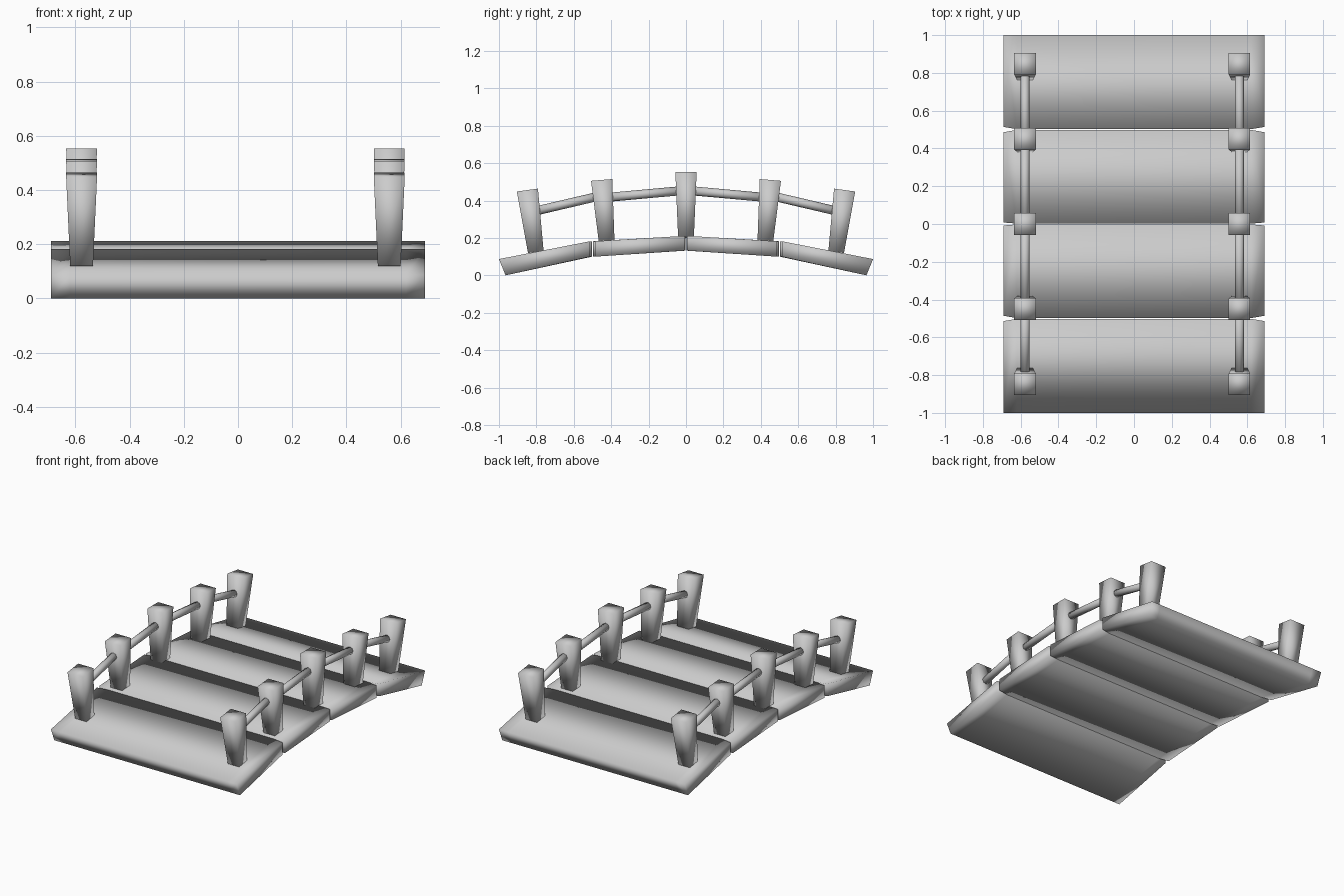
import bpy
import bmesh
from mathutils import Vector, Matrix

cube = bpy.data.objects.get("Cube")
if cube:
    bpy.data.objects.remove(cube, do_unlink=True)

# One plain grey for the whole bridge
grey = bpy.data.materials.new("plain grey")
grey.use_nodes = True
grey.diffuse_color = (0.6, 0.6, 0.6, 1)
grey.node_tree.nodes["Principled BSDF"].inputs["Base Color"].default_value = (0.6, 0.6, 0.6, 1)


def loft(name, rings):
    """Join equal-sided rings of points into a closed, smooth-shaded solid."""
    bm = bmesh.new()
    loops = [[bm.verts.new(p) for p in ring] for ring in rings]
    for a, b in zip(loops, loops[1:]):
        for i in range(len(a)):
            j = (i + 1) % len(a)
            bm.faces.new((a[i], a[j], b[j], b[i]))
    bm.faces.new(loops[0])
    bm.faces.new(loops[-1])
    bmesh.ops.recalc_face_normals(bm, faces=bm.faces)
    for face in bm.faces:
        face.smooth = True
    mesh = bpy.data.meshes.new(name)
    bm.to_mesh(mesh)
    bm.free()
    mesh.materials.append(grey)
    obj = bpy.data.objects.new(name, mesh)
    bpy.context.collection.objects.link(obj)
    return obj


# Deck slabs: side profile lofted across the width, corners trimmed at joints
def slab(name, profile, trims, side):
    rings = []
    for x, trimmed in ((-0.69, 1), (-0.62, 0), (0.62, 0), (0.69, 1)):
        rings.append([(x, side * (y + trimmed * t), z)
                      for (y, z), t in zip(profile, trims)])
    loft(name, rings)


# Posts: square, wider at the top, leaning away from the middle
def post(name, x, foot, head):
    rings = []
    axis = Vector((0, head[0] - foot[0], head[1] - foot[1])).normalized()
    across = Vector((0, axis.z, -axis.y))
    for (y, z), half in ((foot, 0.042), (head, 0.057)):
        centre = Vector((x, y, z))
        rings.append([centre + Vector((sx * half, 0, 0)) + across * sy * half
                      for sx, sy in ((-1, -1), (1, -1), (1, 1), (-1, 1))])
    loft(name, rings)


# Rails: slim round bars between neighbouring posts
def rail(name, x, start, end):
    a, b = Vector((x, *start)), Vector((x, *end))
    bm = bmesh.new()
    bmesh.ops.create_cone(bm, cap_ends=True, segments=8, radius1=0.024,
                          radius2=0.024, depth=(b - a).length)
    turn = (b - a).to_track_quat("Z", "Y").to_matrix().to_4x4()
    bmesh.ops.transform(bm, matrix=Matrix.Translation((a + b) / 2) @ turn, verts=bm.verts)
    for face in bm.faces:
        face.smooth = True
    mesh = bpy.data.meshes.new(name)
    bm.to_mesh(mesh)
    bm.free()
    mesh.materials.append(grey)
    bpy.context.collection.objects.link(bpy.data.objects.new(name, mesh))


OUTER = [(1.0, 0.087), (0.502, 0.182), (0.502, 0.1), (0.965, 0)]
INNER = [(0.498, 0.182), (0.002, 0.211), (0.002, 0.132), (0.498, 0.1)]

for end, side in (("front", -1), ("back", 1)):
    slab(end + "_outer_slab", OUTER, (0, 0.012, 0.012, 0), side)
    slab(end + "_inner_slab", INNER, (-0.012, 0.006, 0.006, -0.012), side)

for flank, x in (("right", -0.577), ("left", 0.558)):
    post(flank + "_middle_post", x, (0, 0.2), (0, 0.553))
    for end, side in (("front", -1), ("back", 1)):
        tag = flank + "_" + end
        post(tag + "_inner_post", x, (side * 0.424, 0.18), (side * 0.451, 0.51))
        post(tag + "_outer_post", x, (side * 0.803, 0.125), (side * 0.848, 0.456))
        rail(tag + "_inner_rail", x, (side * 0.02, 0.453), (side * 0.44, 0.415))
        rail(tag + "_outer_rail", x, (side * 0.45, 0.427), (side * 0.83, 0.338))
